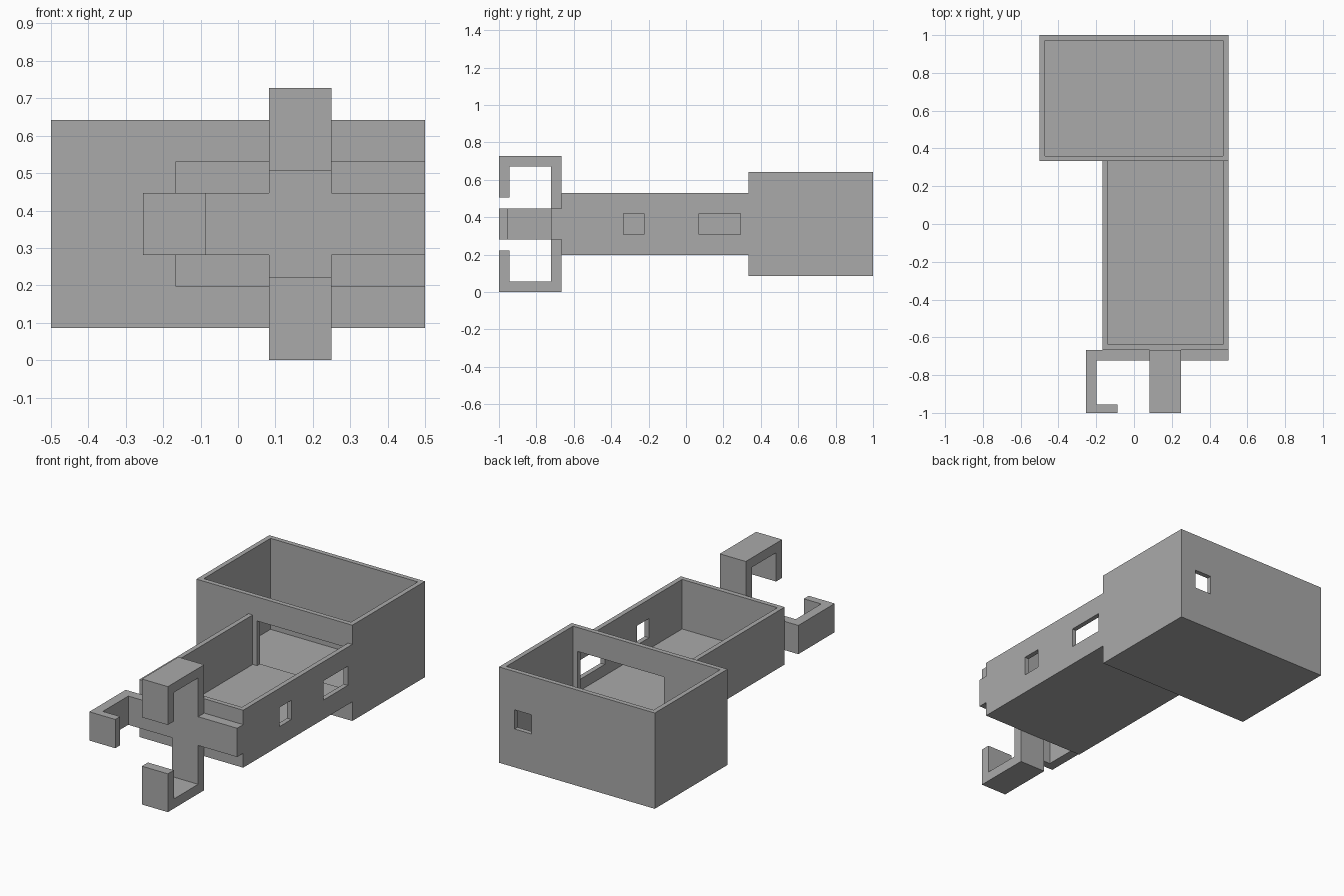
import bpy
import bmesh
from mathutils import Vector

if "Cube" in bpy.data.objects:
    bpy.data.objects.remove(bpy.data.objects["Cube"], do_unlink=True)

U = 1 / 36            # design unit: one wall thickness
MID = 0.364           # height of the shared centre line

grey = bpy.data.materials.new("plain grey")
grey.use_nodes = True
grey.diffuse_color = (0.4, 0.4, 0.4, 1)
grey.node_tree.nodes["Principled BSDF"].inputs["Base Color"].default_value = (0.4, 0.4, 0.4, 1)


def add_object(name, bm):
    bmesh.ops.recalc_face_normals(bm, faces=bm.faces)
    mesh = bpy.data.meshes.new(name)
    bm.to_mesh(mesh)
    bm.free()
    mesh.materials.append(grey)
    obj = bpy.data.objects.new(name, mesh)
    bpy.context.collection.objects.link(obj)
    return obj


def block(name, x, y, z):
    """Box given by its (low, high) range on each axis."""
    bm = bmesh.new()
    bmesh.ops.create_cube(bm, size=1)
    for v in bm.verts:
        v.co = Vector([(r[0] + r[1]) / 2 + c * (r[1] - r[0]) for c, r in zip(v.co, (x, y, z))])
    return add_object(name, bm)


def cut(target, name, x, y, z):
    cutter = block(name, x, y, z)
    cutter.hide_render = True
    cutter.hide_set(True)
    mod = target.modifiers.new(name, 'BOOLEAN')
    mod.operation = 'DIFFERENCE'
    mod.solver = 'EXACT'
    mod.object = cutter


def extrude(name, points, offset):
    """Closed outline pushed along an offset vector."""
    bm = bmesh.new()
    face = bm.faces.new([bm.verts.new(p) for p in points])
    new = bmesh.ops.extrude_face_region(bm, geom=[face])["geom"]
    bmesh.ops.translate(bm, vec=offset, verts=[g for g in new if isinstance(g, bmesh.types.BMVert)])
    return add_object(name, bm)


RIGHT = 0.5
JOIN = 1 / 3          # where the narrow tray meets the large box
FRONT = -2 / 3        # front wall of the tray
LEFT = -1 / 6
WINDOW_Z = (MID - 2 * U, MID + 2 * U)
FLOOR = MID - 6 * U + 0.046

# Large open box at the back
box_z = (MID - 10 * U, MID + 10 * U)
box = block("rear_box", (-RIGHT, RIGHT), (JOIN, 1), box_z)
cut(box, "rear_box_cavity", (-RIGHT + U, RIGHT - U), (JOIN + U, 1 - U), (box_z[0] + U, 1))
cut(box, "doorway_cutter", (LEFT + 2 * U, RIGHT - 2 * U), (JOIN - U, JOIN + 2 * U),
    (FLOOR, MID + 5 * U))
cut(box, "back_window_cutter", (0.29, 0.4), (1 - 2 * U, 1 + U), WINDOW_Z)

# Narrow open tray in front, open towards the box
tray = block("front_tray", (LEFT, RIGHT), (FRONT, JOIN), (MID - 6 * U, MID + 6 * U))
cut(tray, "front_tray_cavity", (LEFT + U, RIGHT - U), (FRONT + U, JOIN + U), (FLOOR, 1))
for label, y in (("small", (-0.335, -0.225)), ("large", (0.07, 0.292))):
    cut(tray, label + "_window_cutter", (RIGHT - 2 * U, RIGHT + U), y, WINDOW_Z)

# Upright bracket with hooks at top and bottom
T = 2 * U
ARM = (1 / 12, 1 / 4)
half = [(FRONT, MID), (-1, MID), (-1, 8 * U), (-1 + T, 8 * U),
        (-1 + T, T), (FRONT - T, T)]
lower = [(FRONT, 0), (-1, 0)] + half[2:]
upper = [(y, 2 * MID - z) for y, z in reversed(lower)]
extrude("upright_hooks", [(ARM[0], y, z) for y, z in lower + upper],
        (ARM[1] - ARM[0], 0, 0))

# Crossbar: hooked on one side, plain on the other
BAR = (MID - 3 * U, MID + 3 * U)
HOOK = -0.254
outline = [(ARM[0], FRONT), (HOOK, FRONT), (HOOK, -1), (HOOK + 6 * U, -1),
           (HOOK + 6 * U, -0.955), (HOOK + T, -0.955), (HOOK + T, FRONT - T), (ARM[0], FRONT - T)]
extrude("side_hook", [(x, y, BAR[0]) for x, y in outline], (0, 0, BAR[1] - BAR[0]))
block("crossbar_end", (ARM[1], RIGHT), (FRONT - T, FRONT), BAR)
